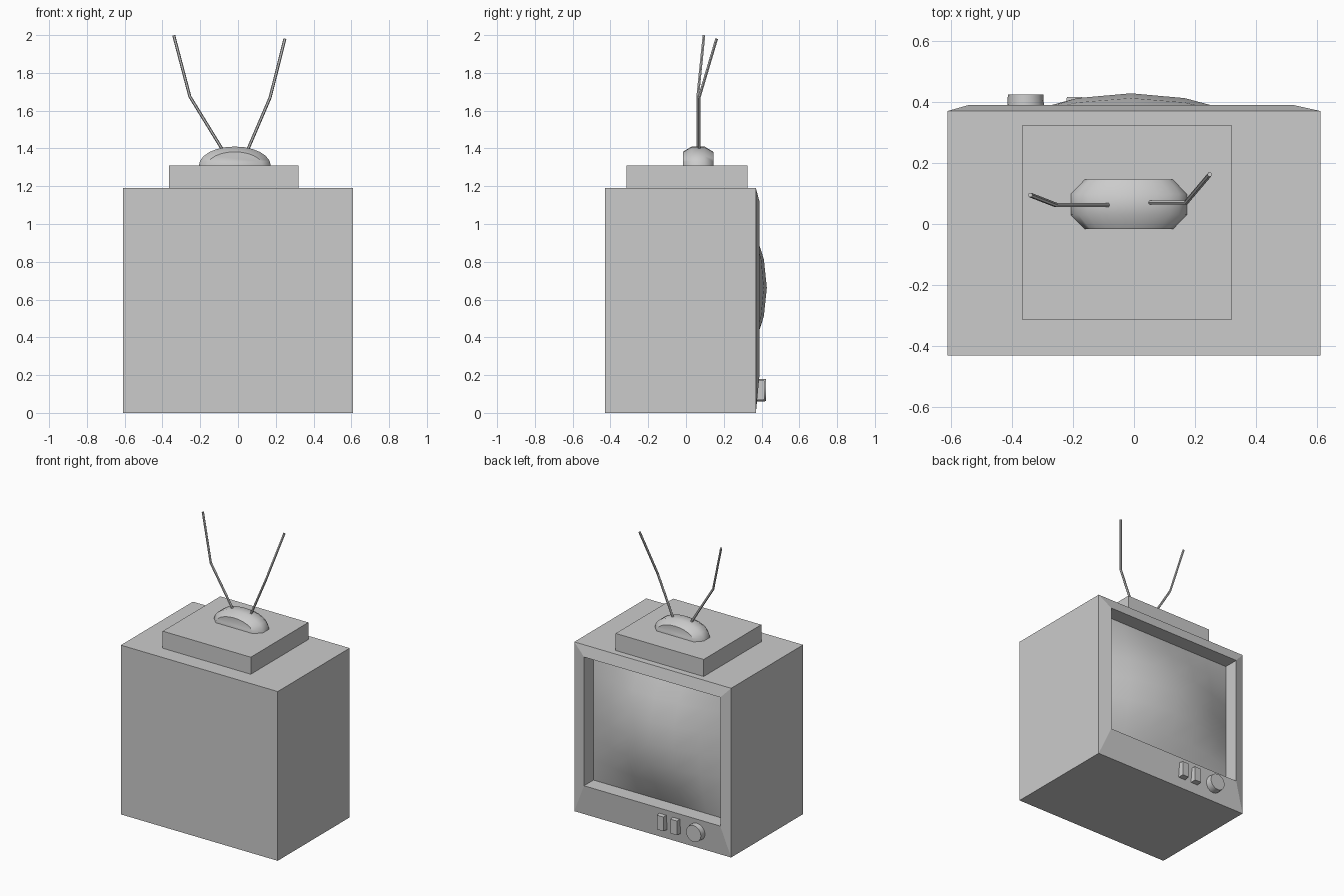
import bpy, bmesh, math
from mathutils import Vector

if "Cube" in bpy.data.objects:
    bpy.data.objects.remove(bpy.data.objects["Cube"])


def finish(name, bm, smooth=None):
    mesh = bpy.data.meshes.new(name)
    bm.to_mesh(mesh)
    bm.free()
    ob = bpy.data.objects.new(name, mesh)
    bpy.context.collection.objects.link(ob)
    if smooth:
        bpy.ops.object.select_all(action='DESELECT')
        ob.select_set(True)
        bpy.context.view_layer.objects.active = ob
        bpy.ops.object.shade_smooth_by_angle(angle=math.radians(smooth))
    return ob


def loft(name, rings, cap_end=True, smooth=None):
    """Skin closed rings of points in order, capping the first and optionally the last."""
    bm = bmesh.new()
    loops = [[bm.verts.new(p) for p in ring] for ring in rings]
    n = len(loops[0])
    for a, b in zip(loops, loops[1:]):
        for i in range(n):
            j = (i + 1) % n
            bm.faces.new((a[i], a[j], b[j], b[i]))
    bm.faces.new(loops[0][::-1])
    if cap_end:
        bm.faces.new(loops[-1])
    return finish(name, bm, smooth)


def rect(x0, x1, z0, z1, y):
    # counter-clockwise as seen from +y
    return [(x1, y, z0), (x0, y, z0), (x0, y, z1), (x1, y, z1)]


def arc(cx, cz, rx, rz, y, start, end, n):
    # points turning counter-clockwise as seen from +y
    return [(cx - rx * math.cos(t), y, cz + rz * math.sin(t))
            for t in (start + (end - start) * i / n for i in range(n + 1))]


# Cabinet: box with sloping bezel and a recess for the screen
SX0, SX1, SZ0, SZ1, SY = -0.54, 0.52, 0.21, 1.115, 0.285
loft("cabinet", [rect(-0.61, 0.61, 0, 1.19, -0.43),
                 rect(-0.61, 0.61, 0, 1.19, 0.37),
                 rect(SX0, SX1, SZ0, SZ1, 0.39),
                 rect(SX0, SX1, SZ0, SZ1, SY)], cap_end=False)

# Bulging screen
bm = bmesh.new()
bmesh.ops.create_grid(bm, x_segments=6, y_segments=6, size=1)
for v in bm.verts:
    u, w = v.co.x, v.co.y
    v.co = ((SX0 + SX1) / 2 - u * (SX1 - SX0) / 2,
            SY + 0.143 * (1 - u * u) * (1 - w * w),
            (SZ0 + SZ1) / 2 + w * (SZ1 - SZ0) / 2)
finish("screen", bm, 40)

# Top plinth
loft("top_plinth", [rect(-0.365, 0.32, 1.19, 1.31, y) for y in (-0.315, 0.325)])

# Domed antenna base with chamfered ends
loft("antenna_base",
     [arc(-0.017, 1.31, 0.19 * s, 0.1 * k, y, 0, math.pi, 12)
      for y, s, k in ((-0.017, 0.76, 0.72), (0.03, 1, 1), (0.098, 1, 1), (0.145, 0.76, 0.72))],
     smooth=50)


# Bent antenna rods
def rod(name, pts, r=0.008, sides=6):
    pts = [Vector(p) for p in pts]
    rings = []
    for i, p in enumerate(pts):
        d = (pts[min(i + 1, len(pts) - 1)] - pts[max(i - 1, 0)]).normalized()
        a = d.cross(Vector((0, 1, 0))).normalized()
        b = d.cross(a)
        rings.append([p + r * (a * math.cos(t) + b * math.sin(t))
                      for t in (2 * math.pi * k / sides for k in range(sides))])
    loft(name, rings)


rod("antenna_left", [(-0.08, 0.062, 1.39), (-0.255, 0.062, 1.675), (-0.34, 0.095, 1.998)])
rod("antenna_right", [(0.05, 0.07, 1.39), (0.17, 0.07, 1.67), (0.248, 0.162, 1.98)])

# Controls below the screen
loft("dial", [arc(-0.355, 0.12, r, r, y, 0, 2 * math.pi * 15 / 16, 15)
              for y, r in ((0.37, 0.061), (0.424, 0.058))], smooth=40)
for i, x in enumerate((-0.195, -0.09)):
    loft(f"button_{i + 1}", [rect(x - h, x + h, 0.12 - v, 0.12 + v, y)
                             for y, h, v in ((0.37, 0.028, 0.053), (0.416, 0.025, 0.05))])
